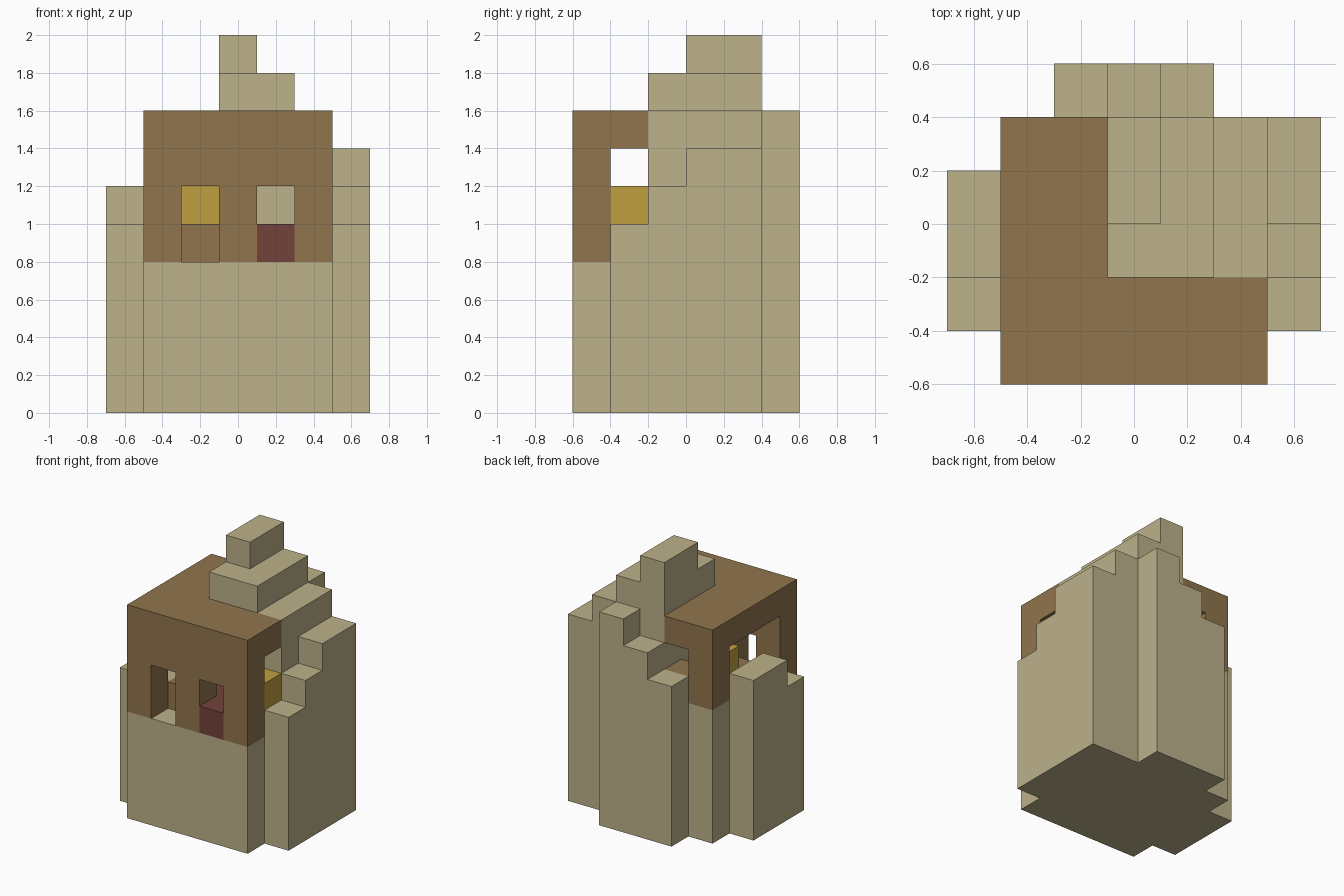
import bpy, bmesh
from mathutils import Vector

cube = bpy.data.objects.get("Cube")
if cube:
    bpy.data.objects.remove(cube, do_unlink=True)

UNIT = 0.2
ORIGIN = Vector((-0.7, -0.6, 0.0))
cells = {}


def fill(part, x, y, z):
    """Fill a block of grid cells with a part; None carves it away."""
    for i in range(*x):
        for j in range(*y):
            for k in range(*z):
                if part:
                    cells[i, j, k] = part
                else:
                    cells.pop((i, j, k), None)


# House: solid block, then room and openings carved out
fill("house", (1, 6), (0, 5), (4, 8))
fill(None, (2, 5), (1, 4), (5, 7))      # room
fill(None, (2, 3), (0, 1), (4, 6))      # front opening
fill(None, (4, 5), (0, 1), (5, 6))      # front window
fill(None, (1, 2), (1, 4), (5, 7))      # wide side opening
fill(None, (5, 6), (1, 2), (5, 7))      # narrow side opening
fill(None, (2, 3), (4, 5), (6, 7))      # back window

# Rock: base, side ledges and steps climbing to the peak
fill("rock", (1, 6), (0, 1), (0, 4))
fill("rock", (1, 6), (1, 5), (0, 5))
fill("rock", (3, 6), (2, 5), (5, 8))
fill("rock", (3, 5), (2, 5), (8, 9))
fill("rock", (3, 4), (3, 5), (9, 10))
fill("rock", (0, 1), (1, 2), (0, 5))
fill("rock", (0, 1), (2, 4), (0, 6))
for start, end, height in ((1, 2, 5), (2, 3, 6), (3, 5, 7)):
    fill("rock", (6, 7), (start, end), (0, height))
for column, height in ((2, 6), (3, 7), (4, 8)):
    fill("rock", (column, column + 1), (5, 6), (0, height))

# Furnishings
fill("house", (2, 3), (1, 4), (4, 5))   # wooden floor
fill("bed", (4, 5), (0, 1), (4, 5))
fill("bed", (3, 5), (1, 2), (4, 5))
fill("lamps", (5, 6), (1, 2), (5, 6))
fill("lamps", (2, 3), (2, 3), (5, 6))


def make_material(name, color):
    mat = bpy.data.materials.new(name)
    mat.use_nodes = True
    mat.diffuse_color = (*color, 1)
    bsdf = next(n for n in mat.node_tree.nodes if n.type == "BSDF_PRINCIPLED")
    bsdf.inputs["Base Color"].default_value = (*color, 1)
    bsdf.inputs["Roughness"].default_value = 0.9
    return mat


def build(part, mat):
    """Skin the exposed sides of a part and merge them into flat faces."""
    bm = bmesh.new()
    for cell, owner in cells.items():
        if owner != part:
            continue
        for axis in range(3):
            for side in (0, 1):
                neighbour = list(cell)
                neighbour[axis] += 2 * side - 1
                if tuple(neighbour) in cells:
                    continue
                u, v = (axis + 1) % 3, (axis + 2) % 3
                corners = []
                for a, b in ((0, 0), (1, 0), (1, 1), (0, 1)):
                    p = Vector(cell)
                    p[axis] += side
                    p[u] += a
                    p[v] += b
                    corners.append(bm.verts.new(p * UNIT + ORIGIN))
                bm.faces.new(corners if side else corners[::-1])
    bmesh.ops.remove_doubles(bm, verts=bm.verts, dist=0.001)
    bmesh.ops.dissolve_limit(bm, angle_limit=0.01, verts=bm.verts, edges=bm.edges)
    mesh = bpy.data.meshes.new(part)
    bm.to_mesh(mesh)
    bm.free()
    mesh.materials.append(mat)
    bpy.context.collection.objects.link(bpy.data.objects.new(part, mesh))


build("rock", make_material("sand stone", (0.51, 0.445, 0.258)))
build("house", make_material("brown wood", (0.28, 0.178, 0.074)))
build("lamps", make_material("gold", (0.527, 0.352, 0.051)))
build("bed", make_material("dark red", (0.171, 0.054, 0.042)))
